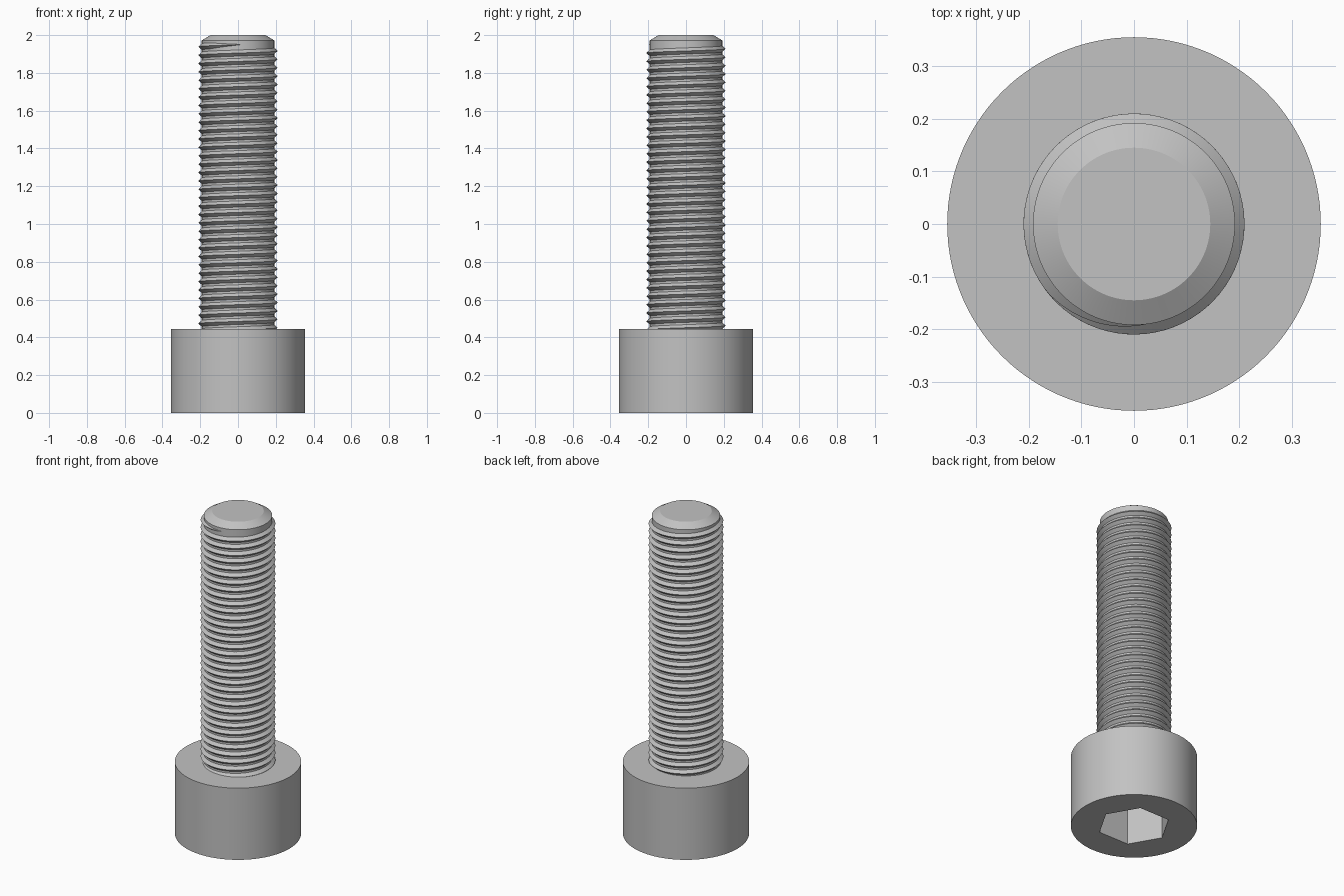
import bpy, bmesh
from math import pi, cos, sin, radians

SIDES = 120
HEAD_R, HEAD_H = 0.355, 0.445
CORE_R, CREST_R = 0.192, 0.21
PITCH, TOP = 0.0444, 2.0

cube = bpy.data.objects.get("Cube")
if cube:
    bpy.data.objects.remove(cube, do_unlink=True)

steel = bpy.data.materials.new("grey_steel")
steel.use_nodes = True
colour = (0.54, 0.54, 0.54, 1)
steel.diffuse_color = colour
steel.node_tree.nodes["Principled BSDF"].inputs["Base Color"].default_value = colour


def finish(name, bm):
    """Turn the bmesh into a smooth object with sharp edges kept."""
    bmesh.ops.recalc_face_normals(bm, faces=bm.faces)
    mesh = bpy.data.meshes.new(name)
    bm.to_mesh(mesh)
    bm.free()
    mesh.materials.append(steel)
    obj = bpy.data.objects.new(name, mesh)
    bpy.context.collection.objects.link(obj)
    bpy.ops.object.select_all(action='DESELECT')
    obj.select_set(True)
    bpy.context.view_layer.objects.active = obj
    bpy.ops.object.shade_smooth_by_angle(angle=radians(20))


def skin(bm, rings, closed):
    """Join neighbouring rows of vertices with quads."""
    for a, b in zip(rings, rings[1:]):
        n = len(a)
        for i in range(n if closed else n - 1):
            j = (i + 1) % n
            bm.faces.new((a[i], a[j], b[j], b[i]))


def circle(r):
    return lambda t: r


def hexagon(flat):
    """Radius of a hexagon with corners on the x axis."""
    return lambda t: flat / cos(t % (pi / 3) - pi / 6)


def stack(name, sections):
    """Solid made of stacked outlines, capped at both ends."""
    bm = bmesh.new()
    angles = [2 * pi * i / SIDES for i in range(SIDES)]
    rings = [[bm.verts.new((r(t) * cos(t), r(t) * sin(t), z)) for t in angles]
             for r, z in sections]
    skin(bm, rings, True)
    bm.faces.new(rings[0])
    bm.faces.new(rings[-1])
    finish(name, bm)


# Cylindrical head with a hexagonal socket in its underside
socket = hexagon(0.178)
stack("socket_head", [(socket, 0.24), (socket, 0), (circle(HEAD_R), 0),
                      (circle(HEAD_R), HEAD_H)])

# Plain core with a chamfered tip
stack("shank_core", [(circle(CORE_R), HEAD_H - 0.03), (circle(CORE_R), 1.972),
                     (circle(0.145), TOP)])

# Right-handed helical ridge that fades out just below the tip
bm = bmesh.new()
start_z, end_z = HEAD_H - 0.04, 1.952
end_angle = radians(290)
turns = (end_z - start_z) / PITCH
steps = round(turns * 72)
rows = []
for i in range(steps + 1):
    left = (steps - i) / steps * turns
    t = end_angle - left * 2 * pi
    z = end_z - left * PITCH
    grow = max(0.02, min(1, left / 0.2))
    profile = [(CORE_R - 0.004, -0.02), (CREST_R, 0), (CORE_R - 0.004, 0.02)]
    rows.append([])
    for r, dz in profile:
        r = CORE_R - 0.004 + (r - CORE_R + 0.004) * grow
        rows[-1].append(bm.verts.new((r * cos(t), r * sin(t), z + dz * grow)))
skin(bm, rows, True)
bm.faces.new(rows[0])
bm.faces.new(rows[-1])
finish("thread", bm)
